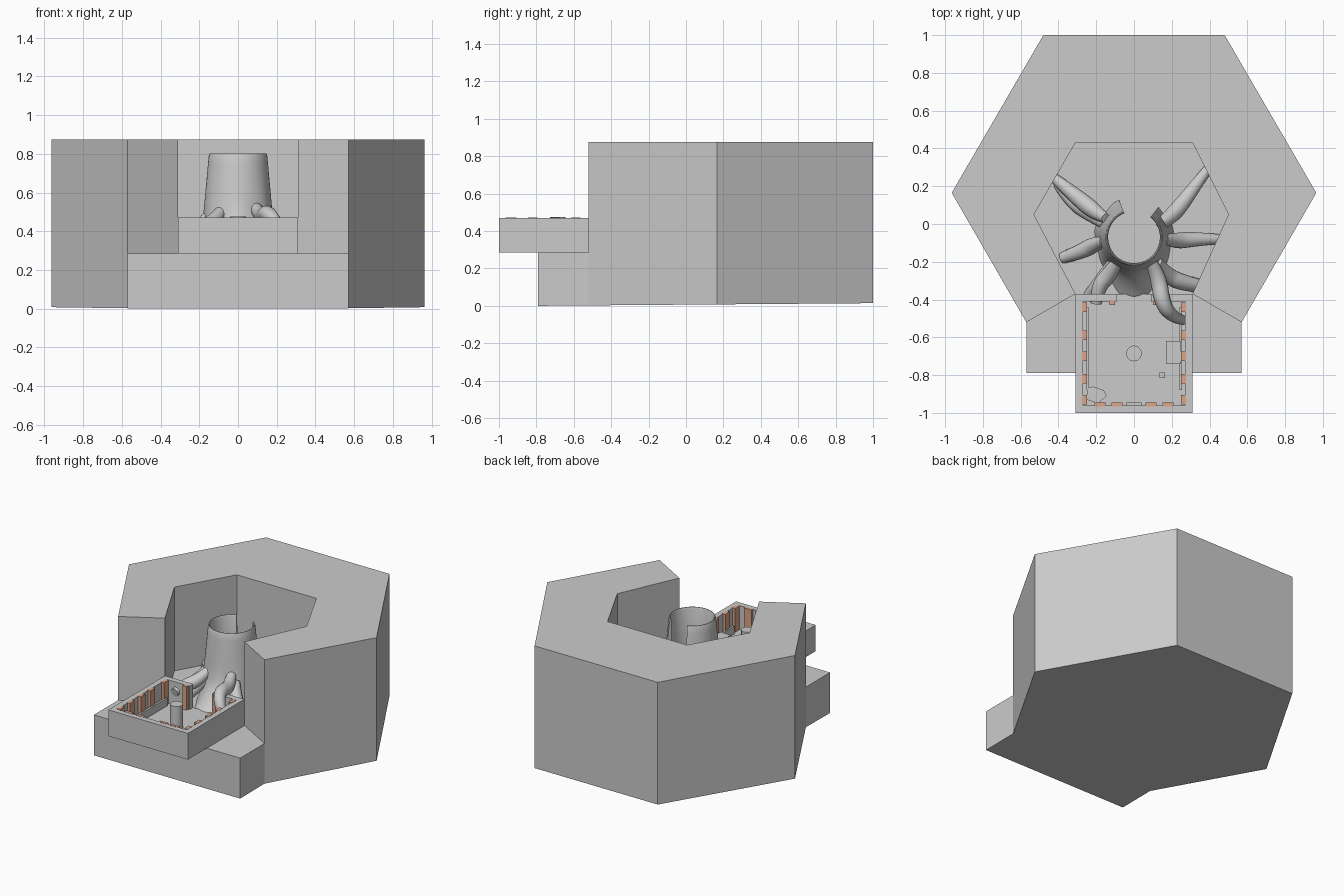
import bpy, bmesh
from math import sin, cos, pi, radians, exp

if "Cube" in bpy.data.objects:
    bpy.data.objects.remove(bpy.data.objects["Cube"])

orange = bpy.data.materials.new("terracotta")
orange.diffuse_color = (0.72, 0.38, 0.25, 1)
orange.use_nodes = True
orange.node_tree.nodes["Principled BSDF"].inputs["Base Color"].default_value = orange.diffuse_color


def add_mesh(name, verts, faces, smooth=None, mat=None):
    me = bpy.data.meshes.new(name)
    me.from_pydata(verts, [], faces)
    bm = bmesh.new()
    bm.from_mesh(me)
    bmesh.ops.recalc_face_normals(bm, faces=bm.faces)
    bm.to_mesh(me)
    bm.free()
    ob = bpy.data.objects.new(name, me)
    bpy.context.collection.objects.link(ob)
    if mat:
        me.materials.append(mat)
    if smooth:
        bpy.ops.object.select_all(action='DESELECT')
        ob.select_set(True)
        bpy.context.view_layer.objects.active = ob
        bpy.ops.object.shade_smooth_by_angle(angle=radians(smooth))
    return ob


def prism(name, pts, z0, z1, mat=None, smooth=None):
    n = len(pts)
    verts = [(x, y, z) for z in (z0, z1) for x, y in pts]
    faces = [(i, (i + 1) % n, n + (i + 1) % n, n + i) for i in range(n)]
    faces += [tuple(range(n))[::-1], tuple(range(n, 2 * n))]
    return add_mesh(name, verts, faces, smooth, mat)


def box(name, x0, x1, y0, y1, z0, z1, mat=None):
    return prism(name, [(x0, y0), (x1, y0), (x1, y1), (x0, y1)], z0, z1, mat)


def ring(cx, cy, r, n):
    return [(cx + r * cos(2 * pi * i / n), cy + r * sin(2 * pi * i / n)) for i in range(n)]


# hexagonal block with a six-sided pit, open front and low front step
FLOOR, TOP = 0.285, 0.875
outer = [(.57, -.52), (.965, .165), (.48, 1), (-.48, 1), (-.965, .165), (-.57, -.52)]
inner = [(-.31, -.37), (-.53, .05), (-.31, .43), (.31, .43), (.5, .05), (.31, -.37)]
step = [(-.57, -.79), (.57, -.79)]
v = []


def put(pts, z):
    start = len(v)
    v.extend((x, y, 0.008 * (y + .79) if z is None else z) for x, y in pts)
    return list(range(start, len(v)))


ob, ot = put(outer, None), put(outer, TOP)
ib, it = put(inner, FLOOR), put(inner, TOP)
sb, st = put(step, None), put(step, FLOOR)
mr, ml = put([outer[0], outer[5]], FLOOR)
f = [(ob[i], ob[i + 1], ot[i + 1], ot[i]) for i in range(1, 4)]
f += [(ob[0], ob[1], ot[1], ot[0], mr), (ob[4], ob[5], ml, ot[5], ot[4])]
f += [(ib[i], ib[i + 1], it[i + 1], it[i]) for i in range(5)]
f += [(ml, ib[0], it[0], ot[5]), (ib[5], mr, ot[0], it[5])]
f += [(sb[0], sb[1], st[1], st[0]), (sb[1], ob[0], mr, st[1]), (ob[5], sb[0], st[0], ml)]
f += [tuple(ot + it), tuple(ob + sb), tuple(st + [mr] + ib[::-1] + [ml])]
add_mesh("hexagonal_block", v, f)

# hollow trunk, split at the back and flaring towards the front
CX, CY, N = 0.0, -0.07, 72
profile = [(.285, .205), (.32, .197), (.37, .19), (.42, .185), (.47, .18), (.55, .173),
           (.65, .164), (.75, .155), (.79, .151), (.803, .146)]
section = [(z, r, 1) for z, r in profile] + [(.803, .142, 0), (.79, .137, 0), (.5, .143, 0), (.286, .147, 0)]
m = len(section)
v, f = [], []
for i in range(N + 1):
    a = radians(112 + (411 - 112) * i / N)
    front = exp(-((a - 1.5 * pi) / 0.55) ** 2)
    for z, r, out in section:
        if out:
            r += 0.13 * front * max(0, (.5 - z) / .215) ** 2
            r += 0.006 * sin(7 * a) * max(0, (.6 - z) / .3)
        v.append((CX + r * cos(a), CY + r * sin(a), z))
for i in range(N):
    for j in range(m):
        k = (j + 1) % m
        f.append((i * m + j, (i + 1) * m + j, (i + 1) * m + k, i * m + k))
f += [tuple(range(m)), tuple(range(N * m, N * m + m))]
add_mesh("trunk", v, f, 50)


# tapering roots: points are x, y, z, radius
def root(name, pts):
    cu = bpy.data.curves.new(name, 'CURVE')
    cu.dimensions = '3D'
    cu.bevel_depth = 1
    cu.bevel_resolution = 4
    cu.resolution_u = 8
    cu.use_fill_caps = True
    sp = cu.splines.new('NURBS')
    sp.points.add(len(pts) - 1)
    for p, (x, y, z, r) in zip(sp.points, pts):
        p.co = (x, y, z, 1)
        p.radius = r
    sp.order_u = 3
    sp.use_endpoint_u = True
    o = bpy.data.objects.new(name, cu)
    bpy.context.collection.objects.link(o)


root("root_back_left", [(-.15, .03, .48, .025), (-.2, .06, .40, .045), (-.3, .14, .34, .045), (-.43, .25, .29, .025)])
root("root_back_left_low", [(-.15, 0, .42, .03), (-.22, .05, .33, .045), (-.33, .11, .30, .035), (-.41, .21, .28, .02)])
root("root_left", [(-.16, -.09, .48, .025), (-.21, -.11, .38, .045), (-.29, -.15, .33, .04), (-.38, -.18, .28, .03)])
root("root_back_right", [(.14, .0, .48, .03), (.2, .04, .40, .045), (.28, .14, .34, .04), (.39, .29, .29, .025)])
root("root_right", [(.16, -.08, .48, .025), (.22, -.09, .38, .045), (.32, -.08, .33, .04), (.46, -.08, .29, .025)])
root("root_front_left", [(-.09, -.2, .5, .03), (-.13, -.27, .44, .045), (-.19, -.33, .42, .04), (-.2, -.42, .40, .03)])
root("root_side_left", [(-.1, -.19, .45, .03), (-.15, -.27, .38, .04), (-.2, -.34, .33, .04), (-.24, -.38, .28, .03)])
root("root_front_right", [(.09, -.2, .52, .03), (.13, -.28, .47, .045), (.15, -.42, .50, .042), (.2, -.49, .44, .035), (.26, -.51, .33, .025)])
root("root_side_right", [(.12, -.2, .48, .03), (.17, -.27, .38, .045), (.25, -.31, .34, .045), (.36, -.33, .28, .035)])

# tray in front, its back wall open in the middle
half = [(.09, -.37), (.31, -.37), (.31, -1)]
half_in = [(.27, -.96), (.27, -.41), (.09, -.41)]
mirror = lambda pts: [(-x, y) for x, y in reversed(pts)]
prism("tray_wall", half + mirror(half) + mirror(half_in) + half_in, .285, .47)
box("tray_floor", -.28, .28, -.97, -.37, .285, .305)

# wall columns in the tray
for s in (-1, 1):
    for y in (-.93, -.82, -.70, -.59, -.44):
        x0, x1 = sorted((s * .25, s * .275))
        box("side_column", x0, x1, y - .025, y + .025, .30, .472, orange)
    x0, x1 = sorted((s * .24, s * .255))
    box("side_ledge", x0, x1, -.88, -.44, .30, .36)
    x0, x1 = sorted((s * .10, s * .13))
    box("back_column", x0, x1, -.43, -.405, .30, .472, orange)
for x in (-.18, -.09, .09, .18):
    box("front_column", x - .03, x + .03, -.965, -.945, .30, .472, orange)
box("front_niche", -.04, .04, -.96, -.945, .30, .44)

# small fittings in the tray
prism("centre_post", ring(0, -.685, .042, 12), .30, .475, smooth=40)
box("side_cabinet", .17, .25, -.74, -.62, .30, .37)
box("floor_block", .135, .165, -.815, -.785, .30, .325)
prism("corner_rock", [(-.25, -.93), (-.19, -.95), (-.145, -.91), (-.16, -.88), (-.22, -.86), (-.25, -.87)], .30, .36)
